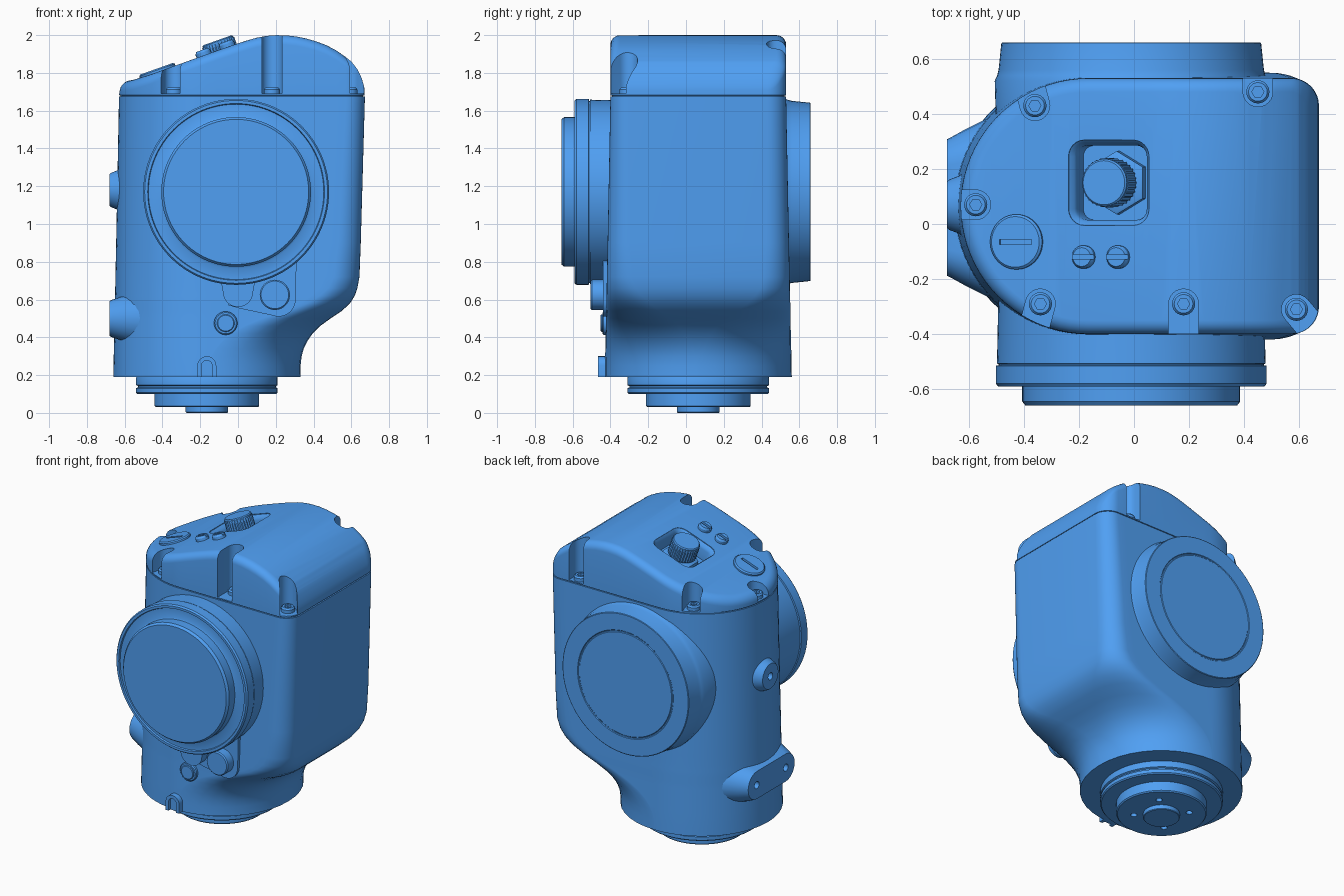
import bpy, bmesh, math
from mathutils import Vector, Matrix

if "Cube" in bpy.data.objects:
    bpy.data.objects.remove(bpy.data.objects["Cube"])

CX, CY = -0.165, 0.065           # axis of the rounded side and the base
UP, FRONT, BACK, LEFT = (0, 0, 1), (0, -1, 0), (0, 1, 0), (-1, 0, 0)
SLOPE = (-0.334, 0, 0.943)       # normal of the sloping lid

blue = bpy.data.materials.new("blue")
blue.diffuse_color = (0.08, 0.35, 0.9, 1)
blue.use_nodes = True
blue.node_tree.nodes["Principled BSDF"].inputs["Base Color"].default_value = blue.diffuse_color


def frame(origin, axis):
    rot = Matrix() if axis == UP else Vector(axis).to_track_quat('Z', 'Y').to_matrix().to_4x4()
    return Matrix.Translation(origin) @ rot


def loft(name, rings, mat=Matrix(), strip_top=False):
    """Skin equal-length rings; ends are closed by an n-gon or mirrored strips."""
    bm = bmesh.new()
    vs = [[bm.verts.new(mat @ Vector(p)) for p in r] for r in rings]
    n = len(vs[0])
    for a, b in zip(vs, vs[1:]):
        for i in range(n):
            j = (i + 1) % n
            bm.faces.new((a[i], a[j], b[j], b[i]))
    bm.faces.new(vs[0][::-1])
    t = vs[-1]
    if strip_top:
        bm.faces.new((t[0], t[1], t[-1]))
        for i in range(1, n // 2):
            bm.faces.new((t[i], t[i + 1], t[n - i - 1], t[n - i]))
    else:
        bm.faces.new(t)
    bmesh.ops.recalc_face_normals(bm, faces=bm.faces[:])
    me = bpy.data.meshes.new(name)
    bm.to_mesh(me)
    bm.free()
    me.materials.append(blue)
    ob = bpy.data.objects.new(name, me)
    bpy.context.collection.objects.link(ob)
    return ob


def lathe(name, prof, origin, axis, n=64, teeth=0):
    rings = []
    for r, t in prof:
        rings.append([((r - teeth * (i % 2)) * math.cos(2 * math.pi * i / n),
                       (r - teeth * (i % 2)) * math.sin(2 * math.pi * i / n), t) for i in range(n)])
    return loft(name, rings, frame(origin, axis))


def prism(name, pts, z0, z1, origin=(0, 0, 0), axis=UP):
    return loft(name, [[(x, y, z) for x, y in pts] for z in (z0, z1)], frame(origin, axis))


def arc(x, y, r, a0, a1, n=12):
    return [(x + r * math.cos(math.radians(a0 + (a1 - a0) * i / n)),
             y + r * math.sin(math.radians(a0 + (a1 - a0) * i / n))) for i in range(n + 1)]


def capsule(half, r, y=0):
    return arc(half, y, r, -90, 90) + arc(-half, y, r, 90, 270)


def round_square(h, r):
    return [p for k, (sx, sy) in enumerate([(1, 1), (-1, 1), (-1, -1), (1, -1)])
            for p in arc(sx * h, sy * h, r, 90 * k, 90 * k + 90, 6)]


def cut(ob, cutter):
    m = ob.modifiers.new("cut", 'BOOLEAN')
    m.operation, m.solver, m.object = 'DIFFERENCE', 'EXACT', cutter
    bpy.context.view_layer.objects.active = ob
    bpy.ops.object.modifier_apply(modifier=m.name)
    bpy.data.objects.remove(cutter)


def outline(R, xr, rc):
    """D-shaped footprint: round left side, rounded corners on the right."""
    up = arc(CX, 0, R, 180, 90, 20)
    x1 = xr - rc
    up += [(CX + (x1 - CX) * i / 14, R) for i in range(1, 14)]
    up += arc(x1, R - rc, rc, 90, 0, 10)
    return [(x, CY + y) for x, y in up] + [(x, CY - y) for x, y in up[:0:-1]]


# main housing: (z, radius, right edge, corner radius)
sections = [(.19, .495, .33, .485), (.25, .494, .331, .482), (.30, .493, .337, .475),
            (.34, .492, .348, .462), (.38, .491, .367, .445), (.42, .49, .395, .42),
            (.46, .489, .435, .385), (.50, .488, .49, .34), (.54, .487, .55, .28),
            (.58, .487, .593, .225), (.62, .486, .618, .185), (.66, .485, .632, .155),
            (.72, .484, .643, .135), (.9, .48, .65, .12), (1.676, .465, .672, .1)]
loft("housing", [[(x, y, z) for x, y in outline(R, xr, rc)] for z, R, xr, rc in sections])

# lid with a seam, a curved roof and a rounded rim
ROOF = [(-.65, 1.745), (-.55, 1.764), (-.45, 1.796), (-.3, 1.85), (-.1, 1.922), (0, 1.956), (.08, 1.982),
        (.14, 1.995), (.21, 2.0), (.28, 1.998), (.35, 1.985), (.42, 1.965), (.48, 1.942), (.54, 1.908),
        (.6, 1.86), (.64, 1.81), (.68, 1.74)]


def roof(x):
    for (a, za), (b, zb) in zip(ROOF, ROOF[1:]):
        if x <= b:
            return za + (zb - za) * (x - a) / (b - a)
    return ROOF[-1][1]


rings = [[(x, y, z) for x, y in outline(.465 - d, .67 - d, .1 - d)]
         for d, z in [(.008, 1.67), (.008, 1.68), (0, 1.682)]]
RIM = .05
for k in range(7):
    a = math.pi / 2 * k / 6
    d, drop = RIM * (1 - math.cos(a)), RIM * (1 - math.sin(a))
    rings.append([(x, y, roof(x) - drop) for x, y in outline(.465 - d, .67 - d, .1 - d)])
lid = loft("lid", rings, strip_top=True)

# screw pockets in the lid, each with a socket-head screw: (x, y, outward angle)
for x, y, ang in [(-.36, .43, 105), (.45, .48, 90), (-.575, .07, 180),
                  (-.34, -.29, 255), (.18, -.29, 270), (.59, -.31, 310)]:
    slot = arc(0, 0, .054, 90, 270) + [(.3, -.054), (.3, .054)]
    ca, sa = math.cos(math.radians(ang)), math.sin(math.radians(ang))
    pts = [(x + u * ca - v * sa, y + u * sa + v * ca) for u, v in slot]
    cut(lid, prism("pocket_cutter", pts, 1.69, 2.2))
    screw = lathe("lid_screw", [(.042, 1.68), (.042, 1.712), (.034, 1.722)], (x, y, 0), UP, 24)
    cut(screw, lathe("socket_cutter", [(.022, 1.706), (.022, 1.8)], (x, y, 0), UP, 6))

# recess with flared lip, nut and knurled knob
c = (-.09, .15, 1.918)
recess = [(.095, .04, -.1), (.095, .04, -.03), (.095, .045, -.014), (.095, .06, .002), (.095, .06, .3)]
cut(lid, loft("recess_cutter", [[(x, y, z) for x, y in round_square(h, r)] for h, r, z in recess],
              frame(c, SLOPE)))
lathe("knob_nut", [(.115, -.12), (.115, -.065), (.105, -.06)], (-.085, .15, 1.918), SLOPE, 6)
lathe("knob_stem", [(.07, -.1), (.07, 0)], c, SLOPE, 32)
lathe("knob_grip", [(.085, -.05), (.09, -.045), (.09, .045)], c, SLOPE, 64, .005)
lathe("knob_cap", [(.086, .03), (.086, .052), (.08, .058)], c, SLOPE, 48)

# slotted plug and two slotted screws on the slope
for name, x, y, rad, top, slot in [("slotted_plug", -.425, -.065, .1, .018, .062),
                                   ("slotted_screw", -.18, -.12, .042, .03, .06),
                                   ("slotted_screw", -.055, -.12, .042, .03, .06)]:
    o = (x, y, roof(x))
    plug = lathe(name, [(rad, -.04), (rad, top * .6), (rad - .008, top)], o, SLOPE, 40)
    w = .009
    cut(plug, prism("slot_cutter", [(-w, -slot), (w, -slot), (w, slot), (-w, slot)], top - .014, .1, o, SLOPE))

# front and back round flanges
lathe("front_flange", [(.48, .1), (.486, .42), (.488, .507), (.482, .509), (.482, .513), (.492, .515),
                       (.492, .58), (.484, .59), (.468, .59), (.464, .58), (.405, .58), (.396, .585),
                       (.396, .645), (.384, .66)], (-.01, 0, 1.17), FRONT, 96)
lathe("back_flange", [(.488, .25), (.496, .52), (.487, .54), (.482, .56), (.472, .657), (.468, .66),
                      (.358, .66), (.354, .656), (.348, .656), (.344, .66)], (-.01, 0, 1.17), BACK, 96)

# stepped base flange with four bolt holes
base = lathe("base_flange", [(.36, .22), (.375, .185), (.375, .147), (.365, .142), (.365, .135), (.375, .13),
                             (.375, .107), (.368, .1), (.277, .1), (.277, .037), (.27, .03), (.112, .03),
                             (.112, .004), (.108, 0)], (CX, CY, 0), UP, 80)
for k in range(4):
    a = math.pi / 4 + k * math.pi / 2
    cut(base, lathe("bolt_hole_cutter", [(.02, -.1), (.02, .06)],
                    (CX + .17 * math.cos(a), CY + .17 * math.sin(a), 0), UP, 16))

# left side bosses (local x points to -y)
lathe("upper_boss", [(.15, .5), (.125, .61), (.105, .635), (.092, .67), (.084, .68), (.024, .68), (.024, .64)],
      (0, .07, 1.18), LEFT, 40)
lower = loft("lower_boss", [[(x, y, t) for x, y in capsule(half, r, .5)] for half, r, t in
                            [(.19, .15, .5), (.165, .115, .62), (.155, .1, .665), (.155, .093, .68)]],
             frame((0, .06, 0), LEFT))
for s in (-1, 1):
    cut(lower, lathe("hole_cutter", [(.024, .64), (.024, .8)], (0, .06 + s * .155, .5), LEFT, 20))

# front details under the flange
prism("front_pad", [(-.05, .78), (-.05, .57), (.0, .555)] + arc(.215, .6, .09, 250, 360)
      + [(.31, .82), (.2, .86)], .3, .44, axis=FRONT)
prism("front_lug", arc(0, .64, .08, 180, 360) + [(.1, .75), (-.1, .75)], .3, .5, axis=FRONT)
lathe("front_plug", [(.08, .3), (.08, .498), (.073, .505)], (.195, 0, .625), FRONT, 40)
lathe("front_button", [(.062, .3), (.062, .436), (.056, .442), (.046, .442), (.046, .448), (.042, .452)],
      (-.065, 0, .475), FRONT, 32)
tab = prism("bottom_tab", arc(-.165, .25, .05, 0, 180) + [(-.215, .19), (-.115, .19)], .35, .465, axis=FRONT)
cut(tab, prism("tab_cutter", arc(-.165, .25, .028, 0, 180) + [(-.193, .1), (-.137, .1)], .445, .6, axis=FRONT))

# smooth shading with sharp edges kept
for ob in bpy.context.scene.objects:
    ob.select_set(True)
bpy.ops.object.shade_smooth_by_angle(angle=math.radians(32))
